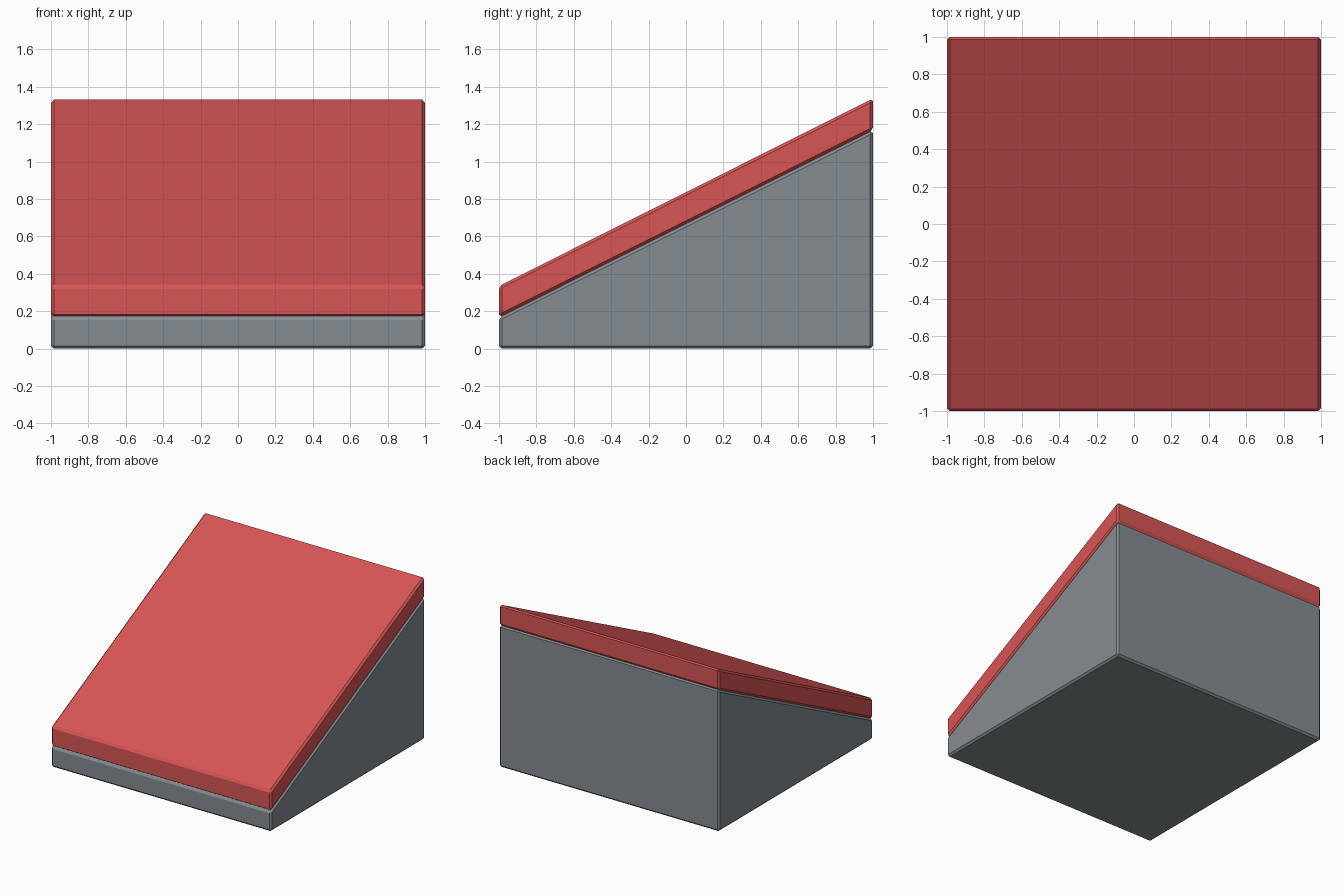
import bpy, bmesh

if "Cube" in bpy.data.objects:
    bpy.data.objects.remove(bpy.data.objects["Cube"])


def material(name, color):
    m = bpy.data.materials.new(name)
    m.diffuse_color = (*color, 1)
    m.use_nodes = True
    m.node_tree.nodes["Principled BSDF"].inputs["Base Color"].default_value = m.diffuse_color
    return m


def block(name, profile, mat, bevel=0.015):
    """Extrude a y/z profile across the full width and chamfer all edges."""
    bm = bmesh.new()
    face = bm.faces.new([bm.verts.new((-1, y, z)) for y, z in profile])
    ext = bmesh.ops.extrude_face_region(bm, geom=[face])["geom"]
    verts = [v for v in ext if isinstance(v, bmesh.types.BMVert)]
    bmesh.ops.translate(bm, verts=verts, vec=(2, 0, 0))
    bmesh.ops.recalc_face_normals(bm, faces=bm.faces)
    mesh = bpy.data.meshes.new(name)
    bm.to_mesh(mesh)
    bm.free()
    obj = bpy.data.objects.new(name, mesh)
    bpy.context.collection.objects.link(obj)
    mesh.materials.append(mat)
    mod = obj.modifiers.new("chamfer", "BEVEL")
    mod.width = bevel
    mod.segments = 1
    mod.limit_method = 'NONE'
    return obj


grey = material("grey stone", (0.235, 0.265, 0.285))
red = material("red tile", (0.69, 0.09, 0.09))

# Wedge-shaped base
block("wedge_base", [(-1, 0), (1, 0), (1, 1.168), (-1, 0.167)], grey)
# Sloped slab lying on the base
block("sloped_slab", [(-1, 0.167), (1, 1.168), (1, 1.338), (-1, 0.335)], red)
